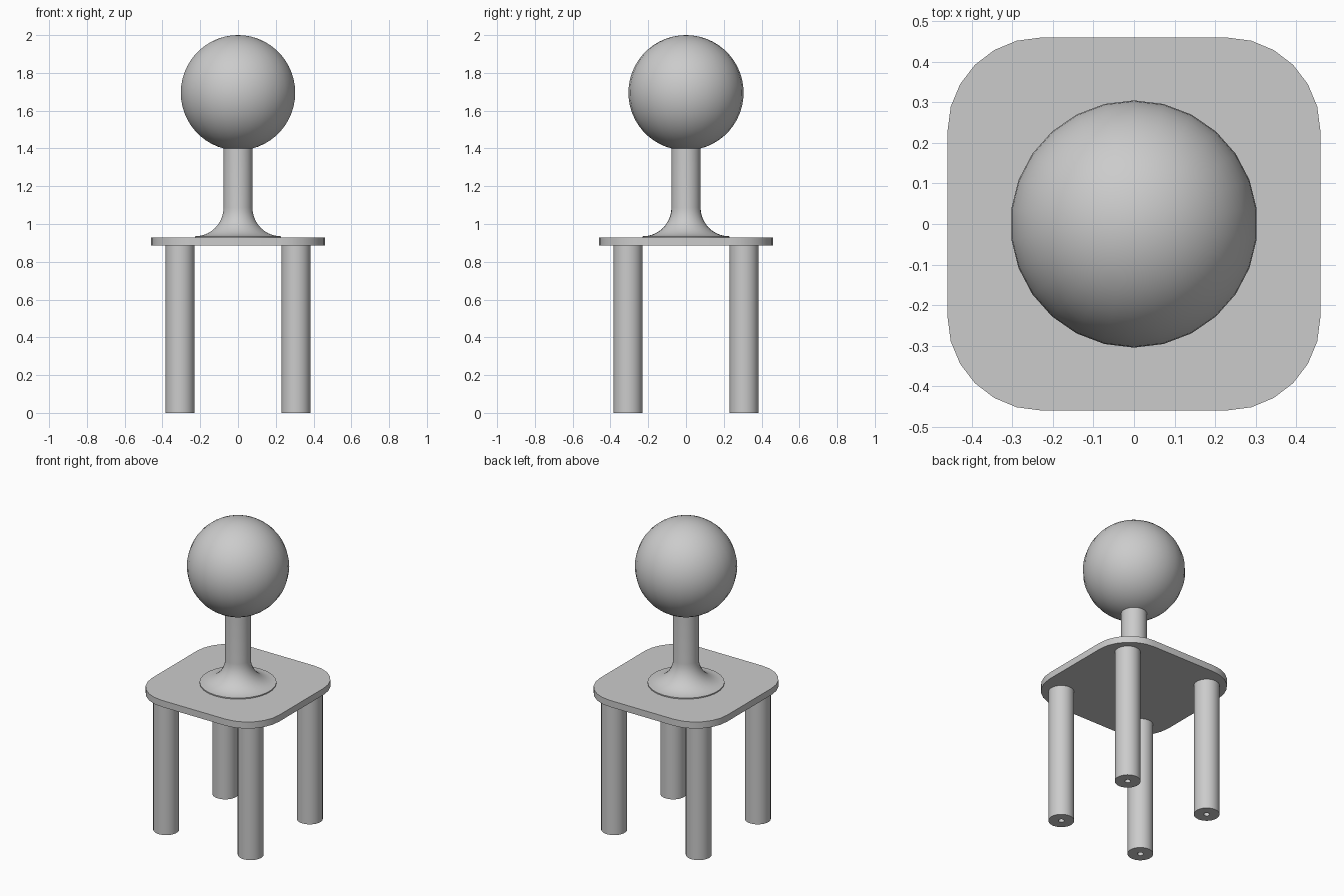
import bpy, bmesh
from math import sin, cos, pi, radians

cube = bpy.data.objects.get("Cube")
if cube:
    bpy.data.objects.remove(cube, do_unlink=True)

grey = bpy.data.materials.new("plain grey")
grey.use_nodes = True
grey.diffuse_color = (0.6, 0.6, 0.6, 1)
grey.node_tree.nodes["Principled BSDF"].inputs["Base Color"].default_value = (0.6, 0.6, 0.6, 1)


def finish(bm, name, location=(0, 0, 0)):
    """Turn a bmesh into a named, shaded object."""
    bmesh.ops.remove_doubles(bm, verts=bm.verts, dist=1e-5)
    bmesh.ops.recalc_face_normals(bm, faces=bm.faces)
    mesh = bpy.data.meshes.new(name)
    bm.to_mesh(mesh)
    bm.free()
    mesh.materials.append(grey)
    obj = bpy.data.objects.new(name, mesh)
    obj.location = location
    bpy.context.collection.objects.link(obj)
    bpy.ops.object.select_all(action='DESELECT')
    obj.select_set(True)
    bpy.context.view_layer.objects.active = obj
    bpy.ops.object.shade_smooth_by_angle(angle=radians(35))
    return obj


def lathe(name, profile, location=(0, 0, 0), steps=26):
    """Spin a (radius, height) profile around z, starting on the y axis."""
    bm = bmesh.new()
    verts = [bm.verts.new((0, r, z)) for r, z in profile]
    edges = [bm.edges.new(pair) for pair in zip(verts, verts[1:])]
    bmesh.ops.spin(bm, geom=verts + edges, axis=(0, 0, 1), cent=(0, 0, 0),
                   angle=2 * pi, steps=steps)
    return finish(bm, name, location)


# Seat: flat slab with rounded corners
half, corner, bottom, top = 0.46, 0.23, 0.885, 0.928
bm = bmesh.new()
outline = []
for i, (sx, sy) in enumerate([(1, 1), (-1, 1), (-1, -1), (1, -1)]):
    for k in range(7):
        a = (i + k / 6) * pi / 2
        outline.append(bm.verts.new((sx * (half - corner) + corner * cos(a),
                                     sy * (half - corner) + corner * sin(a), bottom)))
face = bm.faces.new(outline)
extruded = bmesh.ops.extrude_face_region(bm, geom=[face], use_keep_orig=True)
moved = [v for v in extruded["geom"] if isinstance(v, bmesh.types.BMVert)]
bmesh.ops.translate(bm, verts=moved, vec=(0, 0, top - bottom))
finish(bm, "seat")

# Legs: round posts with a narrow bore in the foot
leg, bore = 0.077, 0.018
for side, sx in (("left", 1), ("right", -1)):
    for end, sy in (("front", -1), ("back", 1)):
        lathe(f"{end}_{side}_leg",
              [(0, bottom), (leg, bottom), (leg, 0), (bore, 0), (bore, 0.8), (0, 0.8)],
              (sx * 0.307, sy * 0.307, 0))

# Stem: thin rim, concave flare, then a straight neck
neck, flare, rim = 0.077, 0.152, 0.935
curve = [(neck + flare * (1 - sin(k * pi / 20)), rim + flare * (1 - cos(k * pi / 20)))
         for k in range(11)]
lathe("stem", [(0, top), (neck + flare, top)] + curve + [(neck, 1.45), (0, 1.45)])

# Ball on top of the stem
radius = 0.305
lathe("ball", [(radius * sin(k * pi / 26), radius * cos(k * pi / 26)) for k in range(27)],
      (0, 0, 2 - radius))
